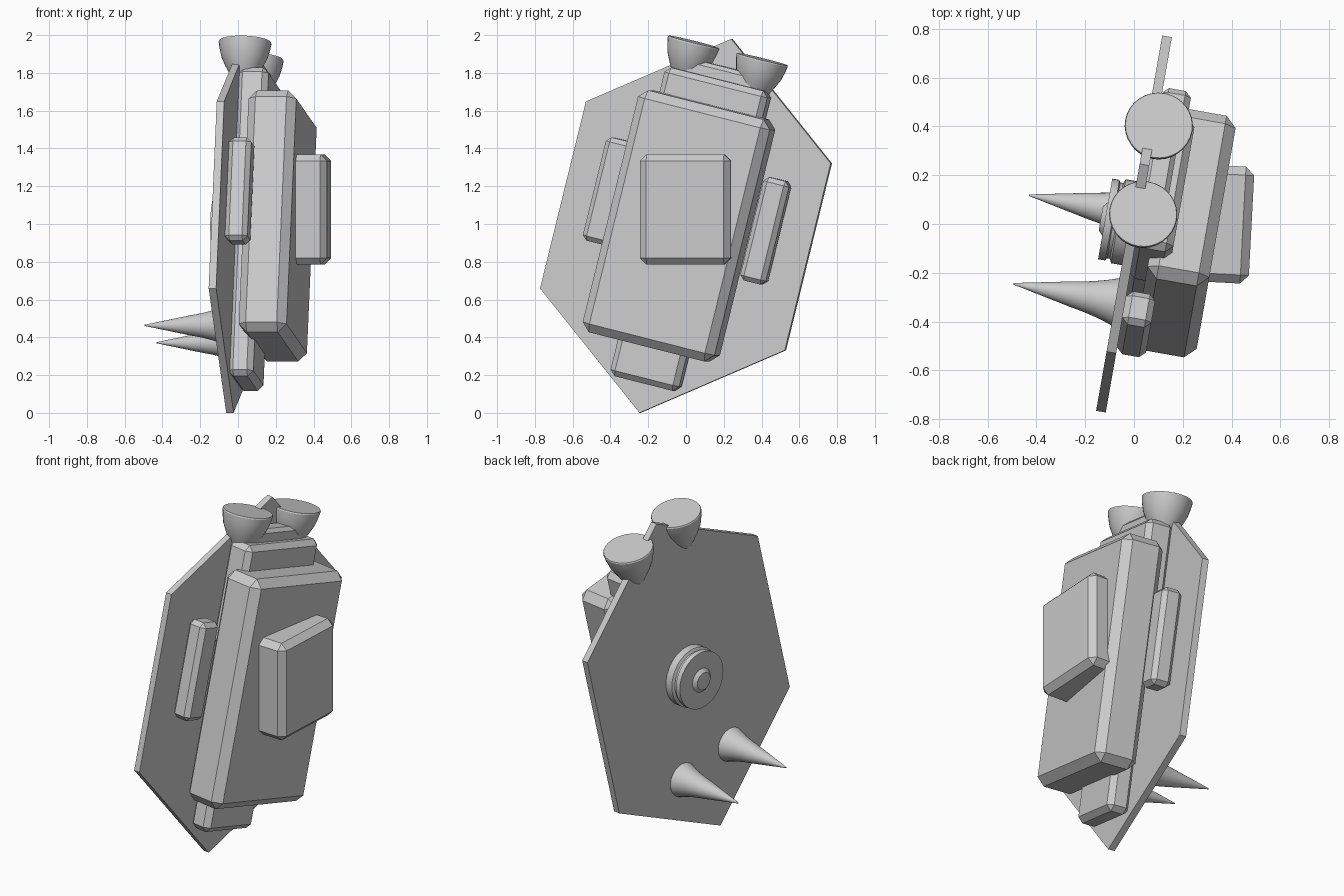
import bpy, bmesh, math
from mathutils import Matrix

if "Cube" in bpy.data.objects:
    bpy.data.objects.remove(bpy.data.objects["Cube"])

grey = bpy.data.materials.new("light_grey")
grey.use_nodes = True
grey.diffuse_color = (0.6, 0.6, 0.6, 1)
grey.node_tree.nodes["Principled BSDF"].inputs["Base Color"].default_value = (0.6, 0.6, 0.6, 1)

# Local frame: x is out of the plate, y across it, z along it
TILT = (Matrix.Translation((0, 0, 0.99)) @ Matrix.Rotation(math.radians(-10), 4, 'Z')
        @ Matrix.Rotation(math.radians(-14), 4, 'X'))


def finish(name, bm, matrix=TILT, bevel=0):
    bmesh.ops.recalc_face_normals(bm, faces=bm.faces)
    bm.transform(matrix)
    mesh = bpy.data.meshes.new(name)
    bm.to_mesh(mesh)
    bm.free()
    mesh.materials.append(grey)
    ob = bpy.data.objects.new(name, mesh)
    bpy.context.collection.objects.link(ob)
    bpy.ops.object.select_all(action='DESELECT')
    ob.select_set(True)
    bpy.context.view_layer.objects.active = ob
    if bevel:
        mod = ob.modifiers.new("chamfer", 'BEVEL')
        mod.width = bevel
        mod.segments = 1
    else:
        bpy.ops.object.shade_smooth_by_angle(angle=math.radians(30))
    return ob


def box(name, xs, ys, zs, bevel, matrix=TILT):
    bm = bmesh.new()
    bmesh.ops.create_cube(bm, size=1)
    for v in bm.verts:
        for i, (lo, hi) in enumerate((xs, ys, zs)):
            v.co[i] = lo if v.co[i] < 0 else hi
    return finish(name, bm, matrix, bevel)


def lathe(name, profile, place, sides=32):
    # profile holds (radius, height) pairs, turned about z
    bm = bmesh.new()
    rings = []
    for r, h in profile:
        rings.append([bm.verts.new((r * math.cos(2 * math.pi * k / sides),
                                    r * math.sin(2 * math.pi * k / sides), h))
                      for k in range(sides)])
    for a, b in zip(rings, rings[1:]):
        for k in range(sides):
            n = (k + 1) % sides
            bm.faces.new((a[k], a[n], b[n], b[k]))
    bm.faces.new(rings[0])
    bm.faces.new(rings[-1])
    return finish(name, bm, TILT @ place)


# Long hexagonal plate
bm = bmesh.new()
outline = [(0, 1.02), (0.678, 0.51), (0.678, -0.51), (0, -1.02), (-0.678, -0.51), (-0.678, 0.51)]
face = bm.faces.new([bm.verts.new((-0.02, y, z)) for y, z in outline])
extruded = bmesh.ops.extrude_face_region(bm, geom=[face])["geom"]
bmesh.ops.translate(bm, vec=(0.04, 0, 0), verts=[g for g in extruded if isinstance(g, bmesh.types.BMVert)])
finish("hex_plate", bm)

# Main body, with the blocks above and below it
box("main_body", (0.085, 0.342), (-0.365, 0.365), (-0.66, 0.66), 0.045)
box("upper_block", (0.01, 0.175), (-0.285, 0.285), (0.2, 0.80), 0.03)
box("top_cap", (0.01, 0.12), (-0.2, 0.2), (0.7, 0.87), 0.02)
box("lower_block", (0.01, 0.145), (-0.19, 0.19), (-0.86, 0.1), 0.03)

# Upright panel on the outer face
box("outer_panel", (-0.1, 0.12), (-0.24, 0.24), (-0.292, 0.292), 0.035,
    Matrix.Translation((0.362, 0, 1.077)) @ Matrix.Rotation(math.radians(-3), 4, 'Z'))

# Mirrored pods, nozzles and spikes
nozzle = [(0.05, 0.74), (0.075, 0.78), (0.098, 0.82), (0.122, 0.87), (0.135, 0.92), (0.14, 0.95), (0.137, 0.957)]
spike = [(0.1, 0.015), (0.088, 0.05), (0.076, 0.09), (0.064, 0.14), (0.053, 0.2), (0.003, 0.445)]
backward = Matrix.Rotation(math.radians(-90), 4, 'Y')
for side, label in ((-1, "front"), (1, "rear")):
    box(label + "_side_pod", (0.02, 0.14), sorted((side * 0.365, side * 0.507)), (-0.2, 0.363), 0.025)
    lathe(label + "_nozzle", nozzle, Matrix.Translation((0.03, side * 0.19, 0)))
    lathe(label + "_spike", spike, Matrix.Translation((0, side * 0.19, -0.59)) @ backward)

# Stepped hub on the plate's inner face
hub = [(0.175, 0.015), (0.175, 0.065), (0.158, 0.072), (0.158, 0.085), (0.168, 0.09),
       (0.168, 0.12), (0.07, 0.12), (0.05, 0.138)]
lathe("hub", hub, backward)
